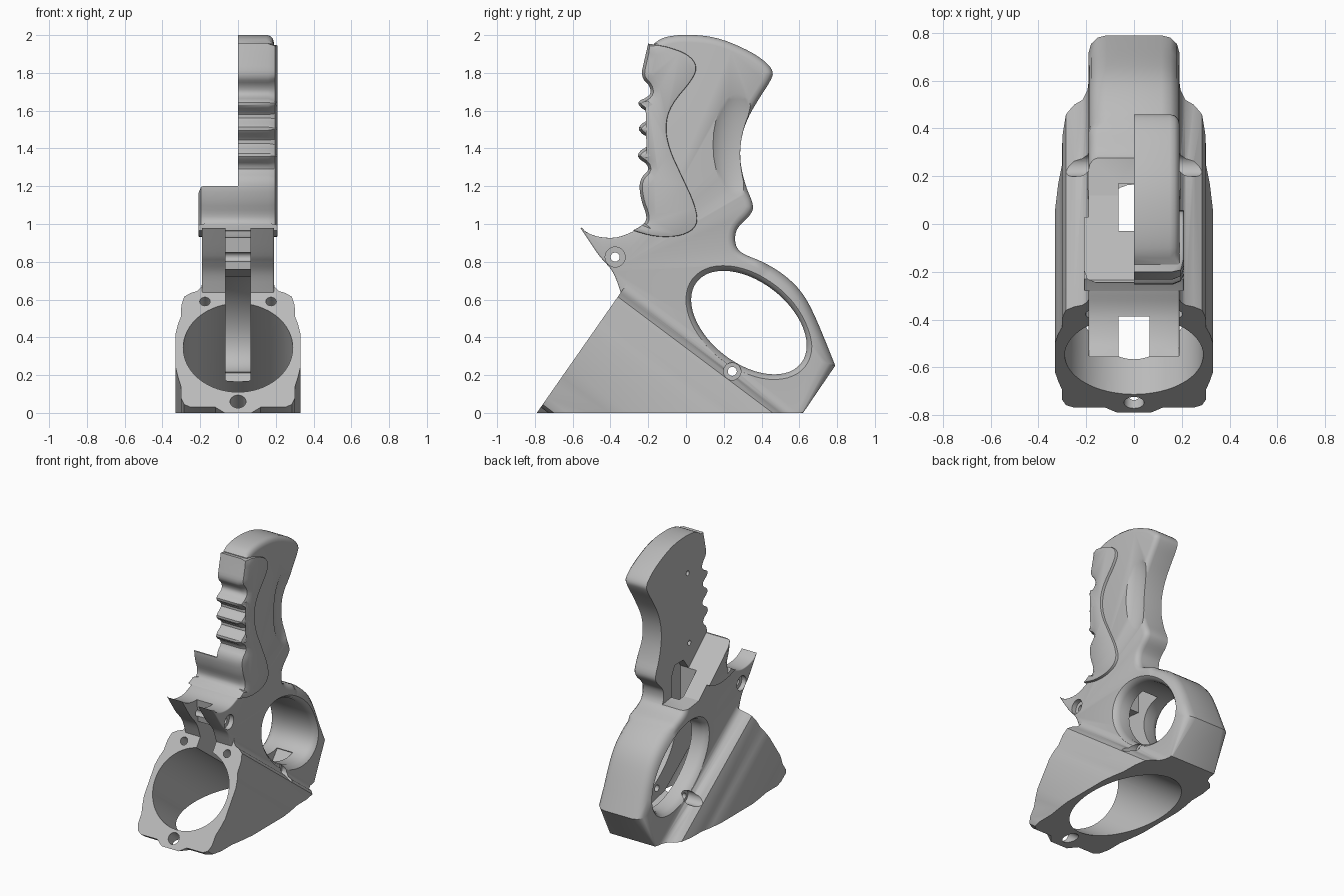
import bpy, bmesh, math
from mathutils import Vector

if "Cube" in bpy.data.objects:
    bpy.data.objects.remove(bpy.data.objects["Cube"])

grey = bpy.data.materials.new("grey_plastic")
grey.use_nodes = True
grey.diffuse_color = (0.5, 0.5, 0.5, 1)
grey.node_tree.nodes["Principled BSDF"].inputs["Base Color"].default_value = (0.5, 0.5, 0.5, 1)


def loft(name, rings):
    """Closed solid through rings with equal point counts."""
    bm = bmesh.new()
    rows = [[bm.verts.new(p) for p in ring] for ring in rings]
    n = len(rows[0])
    for a, b in zip(rows, rows[1:]):
        for i in range(n):
            j = (i + 1) % n
            bm.faces.new((a[i], a[j], b[j], b[i]))
    bm.faces.new(rows[0])
    bm.faces.new(rows[-1])
    bmesh.ops.remove_doubles(bm, verts=bm.verts, dist=0.0001)
    bmesh.ops.recalc_face_normals(bm, faces=bm.faces)
    mesh = bpy.data.meshes.new(name)
    bm.to_mesh(mesh)
    bm.free()
    mesh.materials.append(grey)
    obj = bpy.data.objects.new(name, mesh)
    bpy.context.collection.objects.link(obj)
    return obj


def boolean(obj, tool, mode="DIFFERENCE"):
    mod = obj.modifiers.new(tool.name, "BOOLEAN")
    mod.operation, mod.solver, mod.object = mode, "EXACT", tool
    bpy.context.view_layer.update()
    result = bpy.data.meshes.new_from_object(
        obj.evaluated_get(bpy.context.evaluated_depsgraph_get()))
    obj.modifiers.clear()
    obj.data = result


def soften(points, rounds=2):
    """Corner cutting; points with a third item stay sharp."""
    for _ in range(rounds):
        out = []
        for i, p in enumerate(points):
            if len(p) > 2:
                out.append(p)
                continue
            for q in (points[i - 1], points[(i + 1) % len(points)]):
                out.append((p[0] * .75 + q[0] * .25, p[1] * .75 + q[1] * .25))
        points = out
    return [(p[0], p[1]) for p in points]


def plate(name, outline, half, edge, steps=3):
    """Side profile given thickness, its rim rounded by edge(y, z)."""
    n = len(outline)
    pts = [Vector(p) for p in outline]
    area = sum(pts[i - 1].cross(pts[i]) for i in range(n))
    inward = []
    for i in range(n):
        t = pts[(i + 1) % n] - pts[i - 1]
        inward.append(Vector((-t.y, t.x)).normalized() * (1 if area > 0 else -1))
    half_rings = []
    for k in range(steps + 1):
        a = math.pi / 2 * k / steps
        ring = []
        for p, v in zip(pts, inward):
            c = edge(p.x, p.y)
            q = p + v * c * (1 - math.cos(a))
            ring.append((half - c * (1 - math.sin(a)), q.x, q.y))
        half_rings.append(ring)
    other = [[(-x, y, z) for x, y, z in r] for r in half_rings]
    return loft(name, other[::-1] + half_rings)


def prism(name, outline, x0, x1):
    return loft(name, [[(x, y, z) for y, z in outline] for x in (x0, x1)])


def circle(cx, cy, rx, ry, n=32):
    return [(cx + rx * math.cos(math.tau * i / n), cy + ry * math.sin(math.tau * i / n))
            for i in range(n)]


def slant(x, t, s):
    """Point on the sloping front plane, moved s along the barrel direction."""
    return (x, -.79 + .698 * t + .8 * s, t - .6 * s)


def bore(name, outline, s0, s1):
    return loft(name, [[slant(x, t, s) for x, t in outline] for s in (s0, s1)])


# Handle, horn and finger ring in one side profile
body_outline = soften([
    (-.17, 1.955, 1), (-.12, 1.99), (0, 2.005), (.16, 1.99), (.31, 1.93), (.41, 1.87),
    (.465, 1.81), (.45, 1.76), (.39, 1.67), (.325, 1.56), (.29, 1.45), (.285, 1.33),
    (.315, 1.2), (.36, 1.1), (.345, 1.05), (.28, .99), (.26, .95), (.26, .89), (.29, .845),
    (.42, .795), (.53, .725), (.62, .635), (.69, .5), (.79, .25, 1), (.62, 0, 1),
    (.45, 0, 1), (-.36, .57, 1), (-.345, .635, 1), (-.38, .74), (-.43, .8), (-.46, .83),
    (-.558, .978, 1), (-.5, .94), (-.42, .925), (-.35, .93), (-.27, .965), (-.16, 1.0, 1)])


def body_edge(y, z):
    if z < .1 or y < -.15:
        return .008
    if y > .4 and z < .8:
        return .075
    return .04 if z > .8 else .02


body = plate("handle_body", body_outline, .19, body_edge)

# Barrel block, running from the sloping front plane down to the ground
half = [(.07, 0), (.12, .03), (.25, .03), (.285, .045), (.302, .08), (.302, .14), (.318, .19),
        (.33, .24), (.33, .42), (.318, .47), (.302, .51), (.3, .57), (.285, .615), (.25, .635),
        (.215, .645), (.195, .665), (.188, .69)]
flange = half + [(-x, t) for x, t in half[::-1]]
block = loft("barrel_block", [[slant(x, t, 0) for x, t in flange],
                              [slant(x, t, t / .6) for x, t in flange]])
boolean(body, block, "UNION")

# Finger grip insert with grooves
insert_outline = soften([
    (-.2, 1.955, 1), (-.22, 1.87), (-.24, 1.78), (-.19, 1.73), (-.185, 1.68), (-.275, 1.64),
    (-.17, 1.57), (-.275, 1.505), (-.165, 1.435), (-.28, 1.365), (-.18, 1.3), (-.25, 1.235),
    (-.24, 1.13), (-.205, 1.04), (-.22, 1.0), (-.28, .965, 1), (-.16, .93), (-.02, .935), (.065, .99),
    (.05, 1.1), (-.03, 1.27), (-.09, 1.4), (-.11, 1.52), (-.08, 1.63), (.04, 1.77),
    (.06, 1.84), (.01, 1.9), (-.1, 1.94)])
insert = plate("grip_insert", insert_outline, .21,
               lambda y, z: .05 if y < -.16 and z > 1.0 else .006, 2)

# Cutters: barrel bore, screw holes, finger hole, trigger slot, pivots, missing half
cutters = [bore("bore_cut", circle(0, .345, .29, .235, 64), -.2, 1.4),
           bore("low_screw_cut", circle(0, .06, .042, .034), -.1, .4)]
for side in (-1, 1):
    cutters.append(bore("top_screw_cut", circle(side * .175, .59, .028, .023, 20), -.1, .15))

ring_angle = math.radians(-38)
ca, sa = math.cos(ring_angle), math.sin(ring_angle)
rings = []
for x, grow in ((-.3, .05), (-.19, .028), (-.175, .012), (-.145, 0),
                (.145, 0), (.175, .012), (.19, .028), (.3, .05)):
    rings.append([(x, .333 + u * ca - v * sa, .478 + u * sa + v * ca)
                  for u, v in circle(0, 0, .35 + grow, .215 + grow, 56)])
cutters.append(loft("finger_hole_cut", rings))

slot = [(-.66, 1.05), (-.4, 1.05), (-.37, .76), (-.03, .72), (-.03, 1.02), (.03, 1.1),
        (.13, 1.1), (.17, 1.02), (.17, .66), (.4, .4), (.55, .21), (.46, .1), (-.2, .25),
        (-.66, .5)]
cutters.append(prism("slot_cut", slot, -.065, .065))

for y, z, r in ((-.375, .825, .053), (.245, .22, .046)):
    cutters.append(prism("pivot_cut", circle(y, z, .024, .024, 24), -.4, .4))
    for side in (-1, 1):
        cutters.append(prism("counterbore_cut", circle(y, z, r, r), side * .155, side * .4))

for y, z in ((-.02, 1.72), (-.04, 1.2)):
    cutters.append(prism("peg_cut", circle(y, z, .018, .018, 16), -.02, .1))

cutters.append(prism("left_half_cut", [(-.5, 1.2), (-.235, 1.2), (.12, .885), (.275, .865),
                                       (.6, .95), (.6, 2.2), (-.5, 2.2)], -.5, 0))

# Thumb hollow on the rear of the handle
hollow = []
for k in range(1, 16):
    a = math.pi * k / 16
    r = math.sin(a)
    hollow.append([(.25 + .1 * r * math.cos(b), .27 + .16 * r * math.sin(b),
                    1.42 - .34 * math.cos(a))
                   for b in (math.tau * i / 32 for i in range(32))])
cutters.append(loft("hollow_cut", hollow))

for tool in cutters:
    boolean(body, tool)
    if tool.name.startswith(("slot", "left", "peg")):
        boolean(insert, tool)

for tool in cutters + [block]:
    bpy.data.objects.remove(tool)

for obj in (body, insert):
    bpy.ops.object.select_all(action="DESELECT")
    obj.select_set(True)
    bpy.context.view_layer.objects.active = obj
    bpy.ops.object.shade_smooth_by_angle(angle=math.radians(32))
